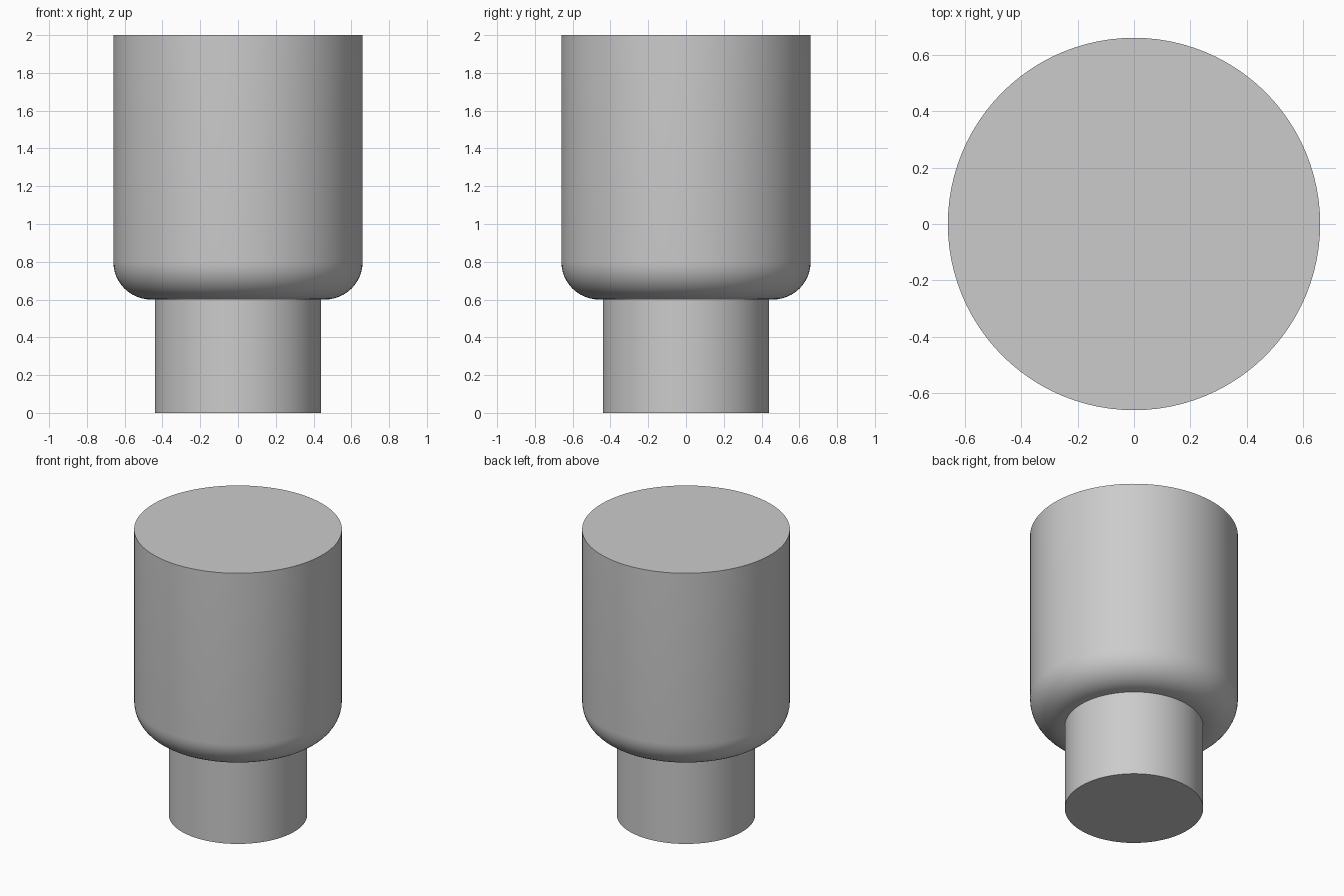
import bpy, bmesh, math

cube = bpy.data.objects.get("Cube")
if cube:
    bpy.data.objects.remove(cube, do_unlink=True)

SEGMENTS = 96
BODY_R, NECK_R, FILLET = 0.66, 0.44, 0.2
SHOULDER_Z, TOP_Z = 0.6, 2.0

grey = bpy.data.materials.new("plain grey")
grey.use_nodes = True
colour = (0.6, 0.6, 0.6, 1)
grey.diffuse_color = colour
grey.node_tree.nodes["Principled BSDF"].inputs["Base Color"].default_value = colour


def lathe(name, profile):
    """Join rings of (radius, z) into a closed solid of revolution."""
    bm = bmesh.new()
    rings = []
    for radius, z in profile:
        angles = [math.tau * i / SEGMENTS for i in range(SEGMENTS)]
        rings.append([bm.verts.new((radius * math.cos(a), radius * math.sin(a), z))
                      for a in angles])
    for low, high in zip(rings, rings[1:]):
        for i in range(SEGMENTS):
            j = (i + 1) % SEGMENTS
            bm.faces.new((low[i], low[j], high[j], high[i]))
    bm.faces.new(rings[0][::-1])
    bm.faces.new(rings[-1])
    mesh = bpy.data.meshes.new(name)
    bm.to_mesh(mesh)
    bm.free()
    obj = bpy.data.objects.new(name, mesh)
    bpy.context.collection.objects.link(obj)
    mesh.materials.append(grey)
    bpy.ops.object.select_all(action="DESELECT")
    obj.select_set(True)
    bpy.context.view_layer.objects.active = obj
    bpy.ops.object.shade_smooth_by_angle(angle=math.radians(35))
    return obj


# Stepped solid: neck, flat shoulder, rounded lower edge, straight body
profile = [(NECK_R, 0), (NECK_R, SHOULDER_Z)]
for step in range(13):
    a = math.pi / 2 * step / 12
    profile.append((BODY_R - FILLET + FILLET * math.sin(a),
                    SHOULDER_Z + FILLET - FILLET * math.cos(a)))
profile.append((BODY_R, TOP_Z))
lathe("stepped_plug", profile)
